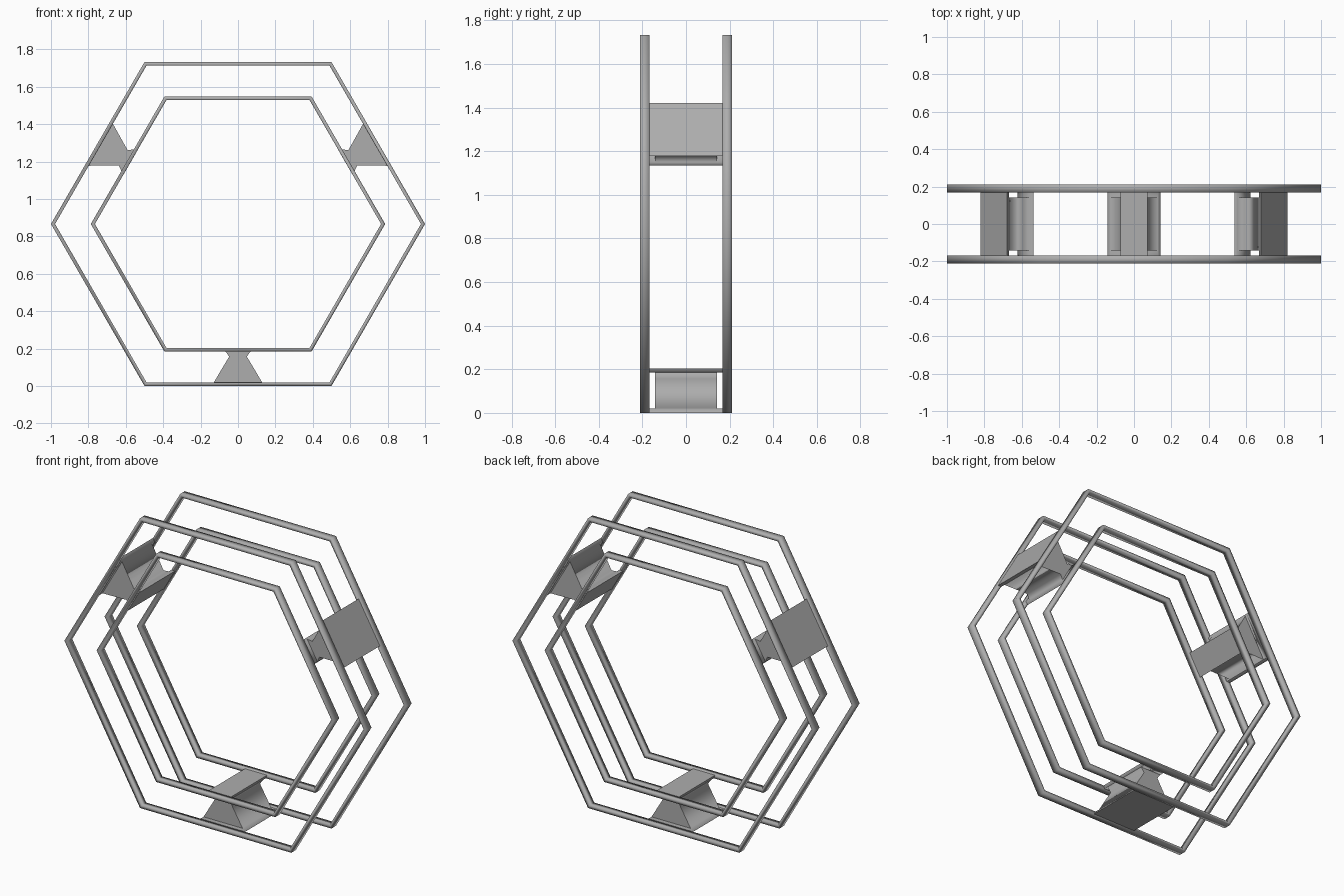
import bpy, bmesh
from math import pi, sin, cos, radians
from mathutils import Matrix, Vector

if "Cube" in bpy.data.objects:
    bpy.data.objects.remove(bpy.data.objects["Cube"])

APOTHEM = 0.866          # centre height, half the height of the outer hexagon
CENTRE = Vector((0, 0, APOTHEM))

# Dark grey metal
metal = bpy.data.materials.new("dark_grey_metal")
metal.diffuse_color = (0.42, 0.42, 0.42, 1)
metal.use_nodes = True
metal.node_tree.nodes["Principled BSDF"].inputs["Base Color"].default_value = metal.diffuse_color


def finish(bm, name, sharp_angle):
    """Smooth shading, with edges steeper than sharp_angle kept crisp."""
    bmesh.ops.recalc_face_normals(bm, faces=bm.faces)
    for f in bm.faces:
        f.smooth = True
    for e in bm.edges:
        e.smooth = e.calc_face_angle(0) < radians(sharp_angle)
    mesh = bpy.data.meshes.new(name)
    bm.to_mesh(mesh)
    bm.free()
    mesh.materials.append(metal)
    ob = bpy.data.objects.new(name, mesh)
    bpy.context.collection.objects.link(ob)
    return ob


def bridge(bm, a, b):
    for j in range(4):
        k = (j + 1) % 4
        bm.faces.new((a[j], a[k], b[k], b[j]))


def hex_ring(name, r_out, r_in, y0, y1):
    """Hexagonal band with a rectangular cross-section, softly shaded."""
    bm = bmesh.new()
    section = [(r_out, y0), (r_out, y1), (r_in, y1), (r_in, y0)]
    loops = []
    for i in range(6):
        a = i * pi / 3
        loops.append([bm.verts.new(CENTRE + Vector((r * cos(a), y, r * sin(a))))
                      for r, y in section])
    for i in range(6):
        bridge(bm, loops[i], loops[(i + 1) % 6])
    return finish(bm, name, 180)


def support(name, angle):
    """Tapered block with wider end plates, turned about the hexagon centre."""
    # height, half width, half depth
    levels = [(0.0, 0.141, 0.17), (0.02, 0.129, 0.17), (0.02, 0.129, 0.141),
              (0.157, 0.047, 0.141), (0.185, 0.067, 0.141),
              (0.185, 0.067, 0.17), (0.204, 0.073, 0.17)]
    bm = bmesh.new()
    loops = [[bm.verts.new((sx * w, sy * d, z))
              for sx, sy in ((-1, -1), (1, -1), (1, 1), (-1, 1))]
             for z, w, d in levels]
    for a, b in zip(loops, loops[1:]):
        # the plate steps only have area at the front and back
        if a[0].co.z == b[0].co.z:
            bm.faces.new((a[0], a[1], b[1], b[0]))
            bm.faces.new((a[2], a[3], b[3], b[2]))
            bm.faces.new((a[1], a[2], b[2], b[1]))
            bm.faces.new((a[3], a[0], b[0], b[3]))
        else:
            bridge(bm, a, b)
    bm.faces.new(loops[0])
    bm.faces.new(loops[-1])
    bmesh.ops.rotate(bm, verts=bm.verts, cent=CENTRE,
                     matrix=Matrix.Rotation(radians(angle), 3, 'Y'))
    return finish(bm, name, 70)


# Front and back pairs of hexagonal rails
for side, y0, y1 in (("front", -0.211, -0.168), ("back", 0.168, 0.211)):
    hex_ring(f"outer_rail_{side}", 1.0, 0.978, y0, y1)
    hex_ring(f"inner_rail_{side}", 0.787, 0.765, y0, y1)

# Three supports joining the rails
for label, ang in (("bottom", 0), ("left", 120), ("right", 240)):
    support(f"support_{label}", ang)
